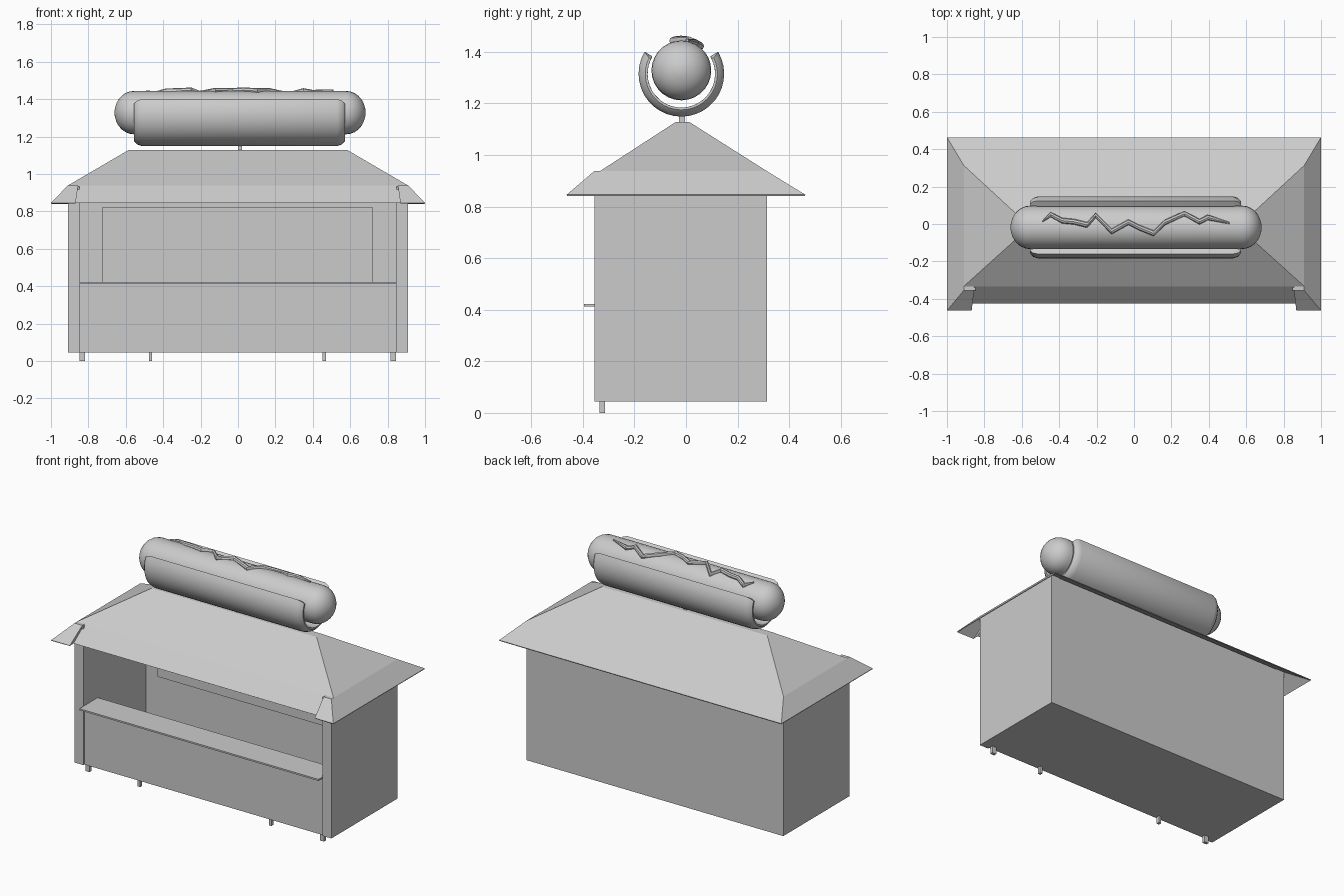
import bpy, bmesh, math

if "Cube" in bpy.data.objects:
    bpy.data.objects.remove(bpy.data.objects["Cube"])

grey = bpy.data.materials.new("light_grey")
grey.diffuse_color = (0.6, 0.6, 0.6, 1)
grey.use_nodes = True
grey.node_tree.nodes["Principled BSDF"].inputs["Base Color"].default_value = grey.diffuse_color


def add_object(name, bm, smooth=False):
    bmesh.ops.recalc_face_normals(bm, faces=bm.faces)
    me = bpy.data.meshes.new(name)
    bm.to_mesh(me)
    bm.free()
    me.materials.append(grey)
    ob = bpy.data.objects.new(name, me)
    bpy.context.collection.objects.link(ob)
    if smooth:
        bpy.ops.object.select_all(action='DESELECT')
        ob.select_set(True)
        bpy.context.view_layer.objects.active = ob
        bpy.ops.object.shade_smooth_by_angle(angle=math.radians(35))
    return ob


def box(name, x0, x1, y0, y1, z0, z1):
    bm = bmesh.new()
    bmesh.ops.create_cube(bm, size=1)
    for v in bm.verts:
        v.co = (x1 if v.co.x > 0 else x0, y1 if v.co.y > 0 else y0,
                z1 if v.co.z > 0 else z0)
    return add_object(name, bm)


def loft(bm, rings, closed=True):
    """Join rings of points with quads."""
    vs = [[bm.verts.new(p) for p in r] for r in rings]
    n = len(vs[0])
    for a, b in zip(vs, vs[1:]):
        for i in range(n if closed else n - 1):
            j = (i + 1) % n
            bm.faces.new((a[i], a[j], b[j], b[i]))
    bm.faces.new(vs[0])
    bm.faces.new(vs[-1][::-1])


# Stall body: walls run up to the underside of the roof
F, B, W, Z0, ZB = -0.355, 0.315, 0.91, 0.045, 0.938
for side, s in (("left", -1), ("right", 1)):
    xs = sorted((s * W, s * 0.847))
    box(side + "_wall", *xs, F, B, Z0, ZB - 0.006)
box("back_wall", -0.847, 0.847, 0.28, B, Z0, ZB - 0.01)
box("floor", -0.847, 0.847, -0.34, 0.28, Z0, Z0 + 0.02)
box("front_panel", -0.847, 0.847, -0.345, -0.32, Z0, 0.412)
box("counter", -0.847, 0.847, -0.395, -0.21, 0.412, 0.422)
box("back_board", -0.727, 0.723, 0.225, 0.28, 0.422, 0.822)

# Front feet
for i, (x, w) in enumerate(((-0.833, 0.03), (-0.468, 0.018), (0.462, 0.018), (0.83, 0.03))):
    box("front_foot_%d" % (i + 1), x - w / 2, x + w / 2, -0.335, -0.315, 0, 0.06)

# Roof shell: flat ridge, upper slopes, flared eaves, raised front corners
E = 0.846
bm = bmesh.new()
cache = {}


def vert(p):
    if p not in cache:
        cache[p] = bm.verts.new(p)
    return cache[p]


def face(*pts):
    bm.faces.new([vert(p) for p in pts])


def side_points(s):
    return dict(rf=(s * .585, -.04, 1.128), rb=(s * .585, .013, 1.128),
                bb=(s * W, .313, ZB), bf=(s * W, -.333, ZB), bc=(s * W, F, ZB),
                ci=(s * .855, -.333, ZB), cf=(s * .855, F, ZB),
                eb=(s * 1.0, .463, E), ef=(s * 1.0, -.463, E),
                ec=(s * .868, -.463, E), em=(s * .868, -.425, E))


L, R = side_points(-1), side_points(1)
face(L['rf'], R['rf'], R['rb'], L['rb'])
face(L['rb'], R['rb'], R['bb'], L['bb'])
face(L['bb'], R['bb'], R['eb'], L['eb'])
face(L['rf'], L['bf'], L['ci'], R['ci'], R['bf'], R['rf'])
face(L['ci'], L['em'], R['em'], R['ci'])
for S in (L, R):
    face(S['rf'], S['rb'], S['bb'], S['bf'])
    face(S['bb'], S['bf'], S['bc'], S['ef'], S['eb'])
    face(S['bf'], S['ci'], S['cf'], S['bc'])
    face(S['bc'], S['cf'], S['ec'], S['ef'])
    face(S['ci'], S['cf'], S['ec'], S['em'])
roof = add_object("roof", bm)
if max(roof.data.polygons, key=lambda p: abs(p.normal.z)).normal.z < 0:
    roof.data.flip_normals()
sol = roof.modifiers.new("thickness", 'SOLIDIFY')
sol.thickness, sol.offset = 0.006, -1

# Post holding the rooftop sign
box("sign_post", 0.0, 0.022, -0.027, -0.003, 1.12, 1.17)

# Sausage: round bar with domed ends
YC, ZC, SR = -0.018, 1.328, 0.116
prof = []
for k in range(1, 8):
    a = k / 7 * math.pi / 2
    prof.append((-0.55 - 0.11 * math.cos(a * 0.97), SR * math.sin(a)))
prof = [(-0.66, 0.012)] + prof
prof += [(0.022 - x, r) for x, r in reversed(prof)]
N = 28
bm = bmesh.new()
loft(bm, [[(x, YC + r * math.cos(2 * math.pi * i / N), ZC + r * math.sin(2 * math.pi * i / N))
           for i in range(N)] for x, r in prof])
add_object("sausage", bm, True)

# Bun: open U-shaped shell with chamfered ends
BZ, RO, RI = 1.315, 0.166, 0.131
A0, A1, M = math.radians(149), math.radians(391), 24


def bun_ring(x, ro, trim):
    ang = [A0 + trim + (A1 - A0 - 2 * trim) * i / M for i in range(M + 1)]
    pts = [(x, YC + ro * math.cos(a), BZ + ro * math.sin(a)) for a in ang]
    return pts + [(x, YC + RI * math.cos(a), BZ + RI * math.sin(a)) for a in reversed(ang)]


bm = bmesh.new()
loft(bm, [bun_ring(-0.555, 0.14, 0.08), bun_ring(-0.54, 0.157, 0.03), bun_ring(-0.512, RO, 0),
          bun_ring(0.53, RO, 0), bun_ring(0.556, 0.157, 0.03), bun_ring(0.571, 0.14, 0.08)])
add_object("bun", bm, True)

# Sauce: wavy tube lying on the sausage
path = [(-.49, .015), (-.445, .05), (-.385, .018), (-.32, .012), (-.25, -.005), (-.205, .045),
        (-.12, -.04), (-.03, .01), (.03, -.02), (.105, -.05), (.165, .008), (.27, .055),
        (.35, .012), (.395, .035), (.51, .005)]
bm = bmesh.new()
rings = []
for k, (x, y) in enumerate(path):
    r = 0.005 if k in (0, len(path) - 1) else 0.015
    z = ZC + math.sqrt(SR ** 2 - (y - YC) ** 2) + 0.004
    rings.append([(x, y + r * math.cos(math.pi * i / 4), z + r * math.sin(math.pi * i / 4))
                  for i in range(8)])
loft(bm, rings)
add_object("sauce", bm, True)
